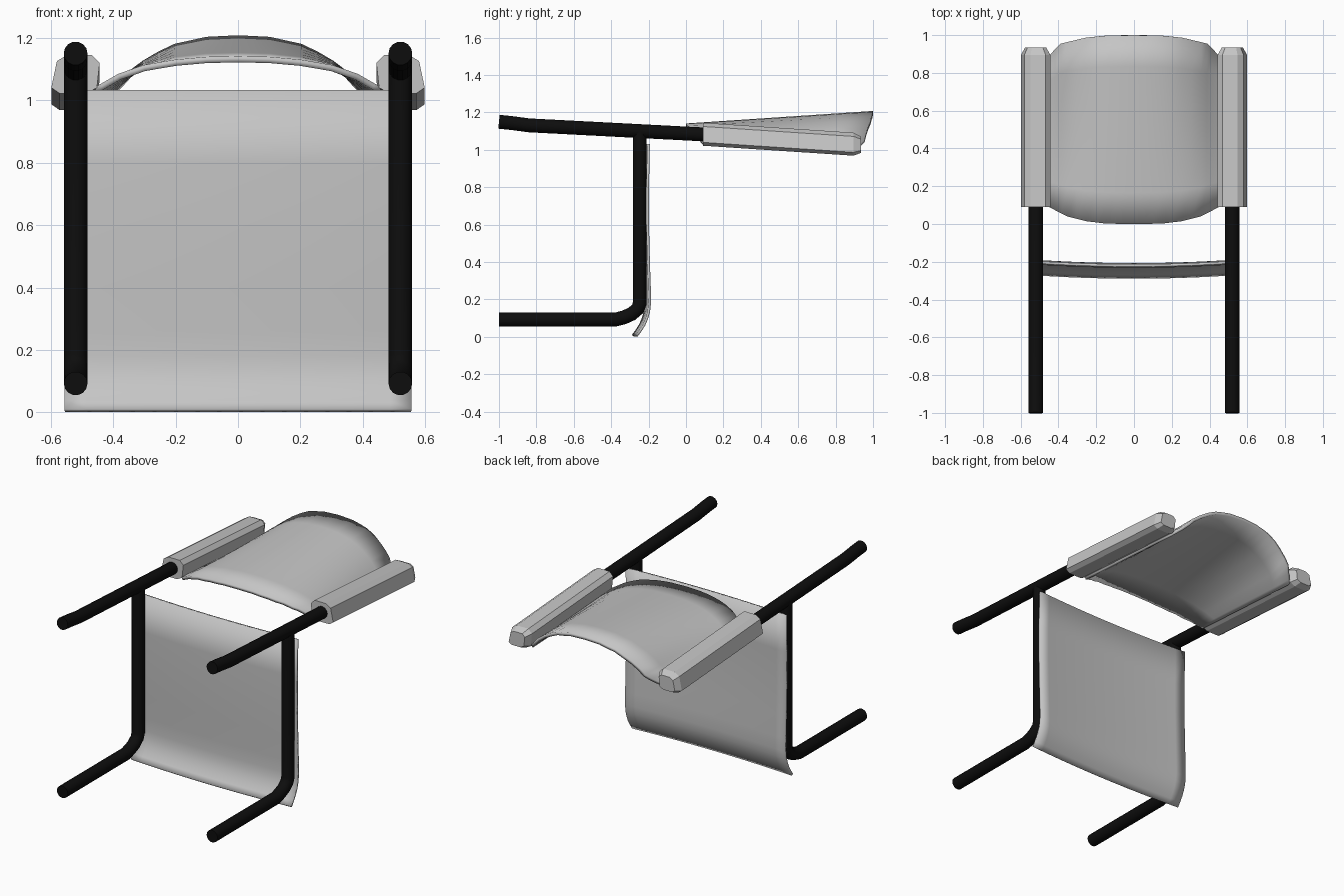
import bpy, bmesh, math
from mathutils import Vector

if "Cube" in bpy.data.objects:
    bpy.data.objects.remove(bpy.data.objects["Cube"])


def material(name, c):
    m = bpy.data.materials.new(name)
    m.diffuse_color = (c, c, c, 1)
    m.use_nodes = True
    m.node_tree.nodes["Principled BSDF"].inputs["Base Color"].default_value = m.diffuse_color
    return m


GREY = material("light grey", 0.56)
BLACK = material("black", 0.004)


def loft(name, rings, mat, closed=True, smooth=None):
    """Skin a list of point rings; closed rings get end caps."""
    bm = bmesh.new()
    vs = [[bm.verts.new(p) for p in ring] for ring in rings]
    n = len(rings[0])
    for a, b in zip(vs, vs[1:]):
        for i in range(n if closed else n - 1):
            j = (i + 1) % n
            bm.faces.new((a[i], a[j], b[j], b[i]))
    if closed:
        bm.faces.new(vs[0])
        bm.faces.new(vs[-1])
    bmesh.ops.recalc_face_normals(bm, faces=bm.faces)
    me = bpy.data.meshes.new(name)
    bm.to_mesh(me)
    bm.free()
    me.materials.append(mat)
    ob = bpy.data.objects.new(name, me)
    bpy.context.collection.objects.link(ob)
    if smooth:
        bpy.ops.object.select_all(action='DESELECT')
        ob.select_set(True)
        bpy.context.view_layer.objects.active = ob
        bpy.ops.object.shade_smooth_by_angle(angle=math.radians(smooth))
    return ob


def tube(name, x, path, r=0.038, sides=14):
    """Round tube along a (y, z) path at constant x."""
    pts = [Vector(p) for p in path]
    rings = []
    for i, p in enumerate(pts):
        ins = (p - pts[i - 1]).normalized() if i else None
        out = (pts[i + 1] - p).normalized() if i < len(pts) - 1 else None
        t = ((ins or out) + (out or ins)).normalized()
        ring = []
        for k in range(sides):
            a = 2 * math.pi * k / sides
            c, s = r * math.cos(a), r * math.sin(a)
            ring.append((x + c, p.x - t.y * s, p.y + t.x * s))
        rings.append(ring)
    return loft(name, rings, BLACK, smooth=40)


def interp(table, x):
    """Piecewise linear lookup."""
    for (x0, y0), (x1, y1) in zip(table, table[1:]):
        if x <= x1:
            return y0 + (y1 - y0) * (x - x0) / (x1 - x0)
    return table[-1][1]


def thicken(ob, t, offset):
    mod = ob.modifiers.new("thickness", 'SOLIDIFY')
    mod.thickness = t
    mod.offset = offset


# Tube frame: long upper rail and bent lower leg on each side
rail = [(-1, 1.15), (-0.93, 1.143), (-0.84, 1.131), (0.2, 1.077)]
leg = [(-0.247, 1.10), (-0.247, 0.18), (-0.258, 0.15), (-0.29, 0.123),
       (-0.33, 0.105), (-0.375, 0.093), (-1, 0.093)]

# Chamfered pad cross-section (x, z) at its front end
pad = [(0.452, 1.04), (0.443, 1.12), (0.468, 1.145), (0.548, 1.145),
       (0.58, 1.125), (0.598, 1.04), (0.572, 1.022), (0.485, 1.022)]

for side, s in (("left", -1), ("right", 1)):
    tube(side + "_rail", 0.52 * s, rail)
    tube(side + "_leg", 0.52 * s, leg)
    rings = []
    for y, k in ((0.09, 1), (0.895, 1), (0.935, 0.72)):
        drop = -0.066 * (y - 0.09)
        rings.append([(s * (0.522 + (x - 0.522) * k), y,
                       1.083 + (z - 1.083) * k + drop) for x, z in pad])
    loft(side + "_pad", rings, GREY)

# Arched panel between the pads
z_front = [(0, 1.141), (0.1, 1.139), (0.2, 1.13), (0.3, 1.113),
           (0.38, 1.085), (0.42, 1.062), (0.455, 1.042)]
z_back = [(0, 1.208), (0.1, 1.203), (0.2, 1.181), (0.28, 1.143),
          (0.35, 1.09), (0.40, 1.035), (0.455, 0.99)]
y_front = [(0, 0), (0.15, 0.003), (0.25, 0.015), (0.35, 0.04), (0.455, 0.095)]
y_back = [(0, 1), (0.15, 0.997), (0.25, 0.987), (0.38, 0.955), (0.455, 0.88)]
half = [0, 0.05, 0.1, 0.15, 0.2, 0.25, 0.3, 0.35, 0.38, 0.41, 0.435, 0.455]
xs = [-x for x in half[:0:-1]] + half
rows = []
for i in range(7):
    t = i / 6
    row = []
    for x in xs:
        a = abs(x)
        y = interp(y_front, a) * (1 - t) + interp(y_back, a) * t
        z = interp(z_front, a) * (1 - t) + interp(z_back, a) * t
        row.append((x, y, z - 0.01))
    rows.append(row)
arch = loft("arched_panel", rows, GREY, closed=False, smooth=35)
thicken(arch, 0.02, 0)

# Upright bowed panel with a curled lower edge (y, z profile)
profile = [(-0.200, 1.032), (-0.205, 0.8), (-0.205, 0.6), (-0.200, 0.4),
           (-0.195, 0.26), (-0.194, 0.18), (-0.199, 0.135), (-0.209, 0.1),
           (-0.224, 0.065), (-0.243, 0.035), (-0.264, 0.006)]
rows = []
for y, z in profile:
    rows.append([(0.555 * k / 8, y - 0.02 * (1 - (k / 8) ** 2), z)
                 for k in range(-8, 9)])
panel = loft("upright_panel", rows, GREY, closed=False, smooth=35)
thicken(panel, 0.014, 0)
